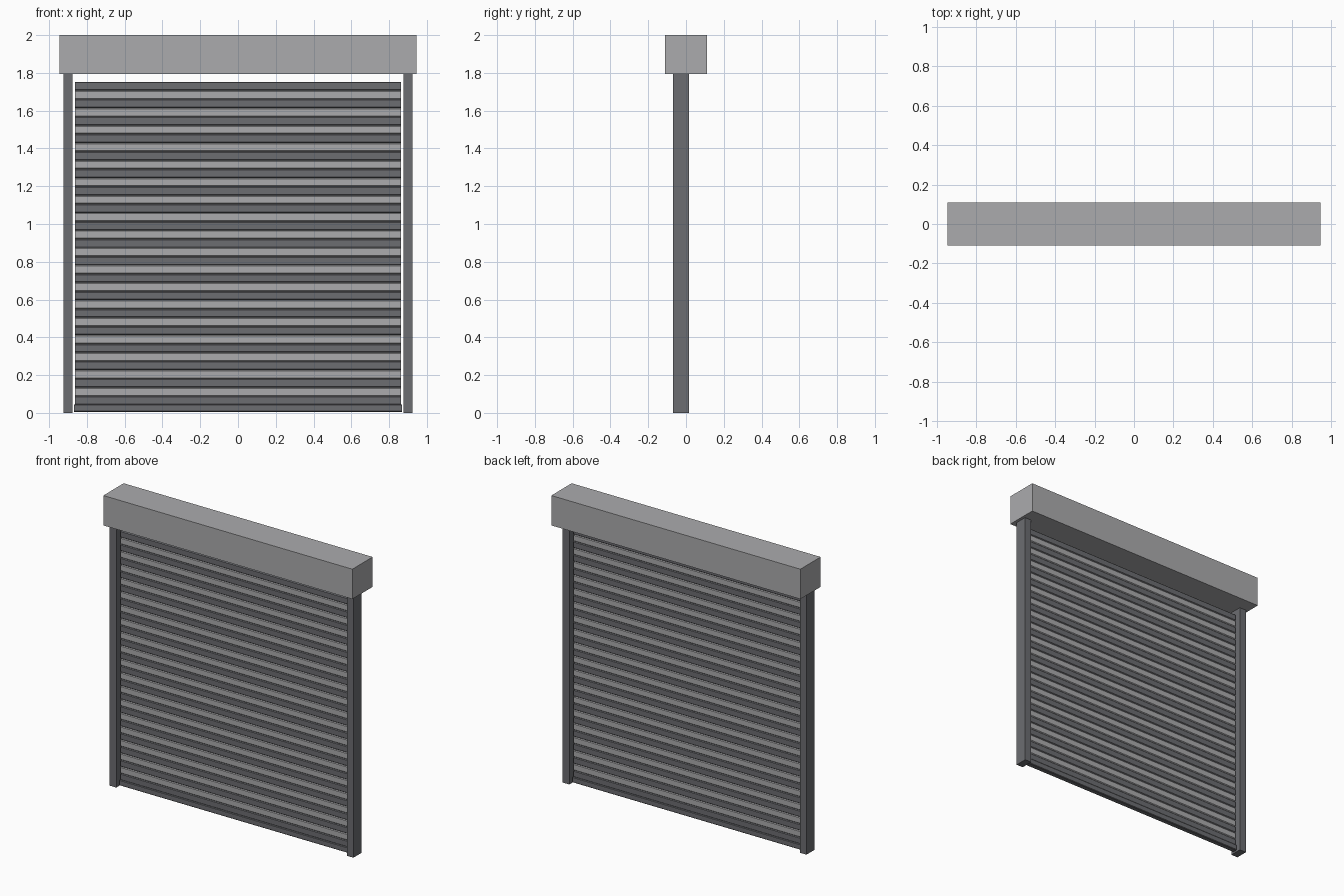
import bpy
import bmesh

if "Cube" in bpy.data.objects:
    bpy.data.objects.remove(bpy.data.objects["Cube"], do_unlink=True)


def make_material(name, rgb):
    mat = bpy.data.materials.new(name)
    mat.use_nodes = True
    colour = (*rgb, 1.0)
    mat.diffuse_color = colour
    mat.node_tree.nodes["Principled BSDF"].inputs["Base Color"].default_value = colour
    return mat


light_grey = make_material("light grey", (0.41, 0.41, 0.42))
dark_grey = make_material("dark grey", (0.15, 0.153, 0.165))


def box(name, low, high, mat, chamfer=0.0):
    """Box between two corners, with its long x edges optionally chamfered."""
    bm = bmesh.new()
    bmesh.ops.create_cube(bm, size=1.0)
    for v in bm.verts:
        v.co = [(a + b) / 2 + c * (b - a) for a, b, c in zip(low, high, v.co)]
    if chamfer:
        long_edges = [e for e in bm.edges
                      if abs(e.verts[0].co.x - e.verts[1].co.x) > 0.1]
        bmesh.ops.bevel(bm, geom=long_edges, offset=chamfer,
                        segments=1, affect='EDGES', profile=0.5)
    mesh = bpy.data.meshes.new(name)
    bm.to_mesh(mesh)
    bm.free()
    mesh.materials.append(mat)
    obj = bpy.data.objects.new(name, mesh)
    bpy.context.collection.objects.link(obj)
    return obj


# Roll housing
HOUSING_BOTTOM = 1.795
box("roll_housing", (-0.945, -0.11, HOUSING_BOTTOM), (0.945, 0.11, 2.0), light_grey)

# Guide rails on both sides
for side, x in (("right", -0.9), ("left", 0.9)):
    box(side + "_guide_rail", (x - 0.025, -0.07, 0.0),
        (x + 0.025, 0.015, HOUSING_BOTTOM), dark_grey)

# Curtain of alternating slats
COUNT = 37
CURTAIN_BOTTOM, CURTAIN_TOP = 0.042, 1.753
CENTRE_Y = -0.027
pitch = (CURTAIN_TOP - CURTAIN_BOTTOM) / COUNT
for i in range(COUNT):
    z = CURTAIN_BOTTOM + i * pitch
    is_dark = i % 2 == 0
    box(f"slat_{i + 1}", (-0.862, CENTRE_Y - 0.013, z),
        (0.862, CENTRE_Y + 0.013, z + pitch),
        dark_grey if is_dark else light_grey, chamfer=0.005)

# Bottom bar
box("bottom_bar", (-0.868, CENTRE_Y - 0.018, 0.006),
    (0.868, CENTRE_Y + 0.018, 0.045), dark_grey, chamfer=0.004)
